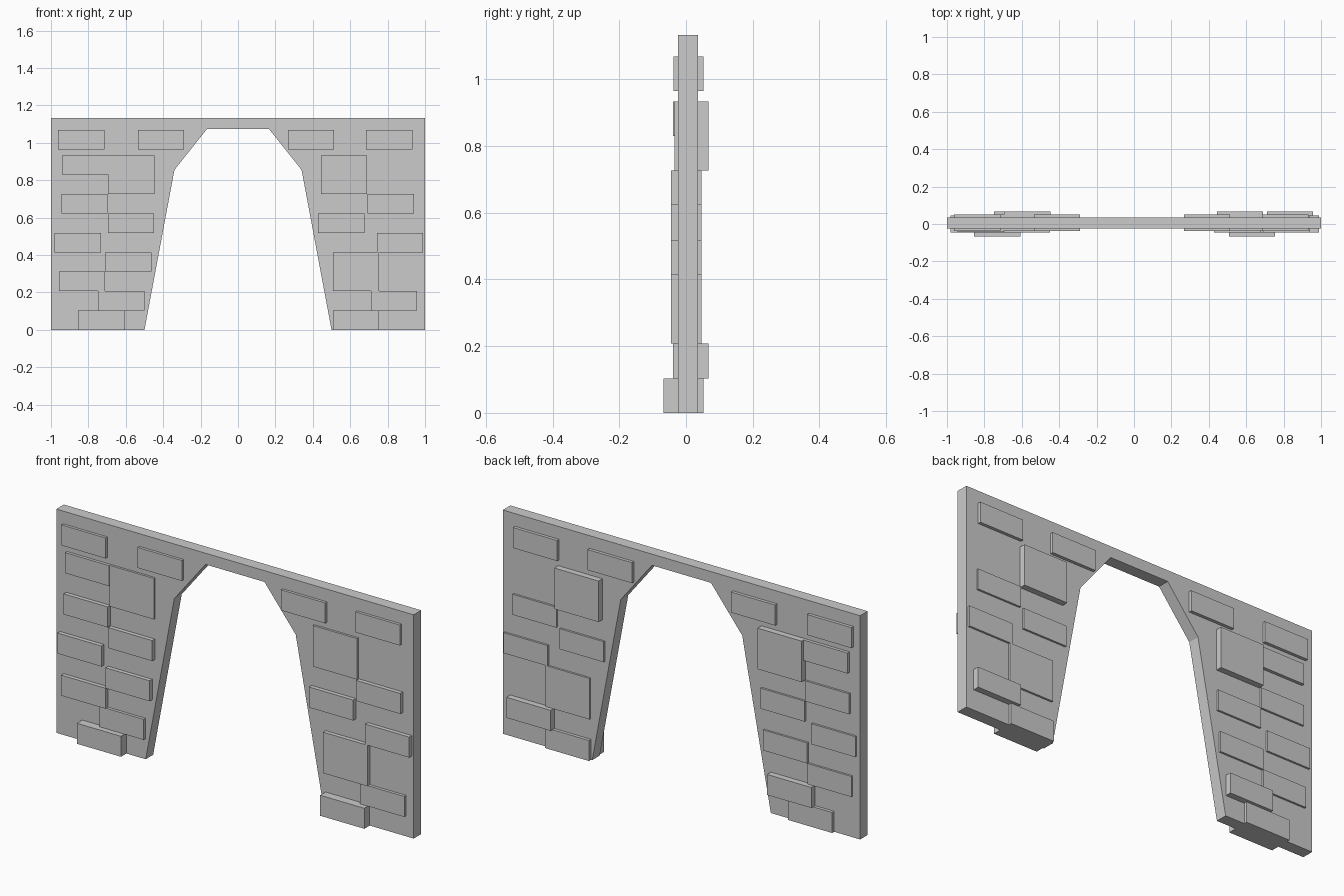
import bpy, bmesh

if "Cube" in bpy.data.objects:
    bpy.data.objects.remove(bpy.data.objects["Cube"])

ROW = 0.1037    # brick course height
WIDTH = 0.247   # brick width


def mesh_object(name, bm):
    bmesh.ops.recalc_face_normals(bm, faces=bm.faces)
    mesh = bpy.data.meshes.new(name)
    bm.to_mesh(mesh)
    bm.free()
    obj = bpy.data.objects.new(name, mesh)
    bpy.context.collection.objects.link(obj)
    return obj


def extrude_profile(name, points, y0, y1):
    """Extrude an x-z outline from y0 to y1."""
    bm = bmesh.new()
    face = bm.faces.new([bm.verts.new((x, y0, z)) for x, z in points])
    result = bmesh.ops.extrude_face_region(bm, geom=[face], use_keep_orig=True)
    moved = [v for v in result["geom"] if isinstance(v, bmesh.types.BMVert)]
    bmesh.ops.translate(bm, verts=moved, vec=(0, y1 - y0, 0))
    return mesh_object(name, bm)


def brick(name, x, z, y0, y1, courses=1):
    """Brick passing through the wall, standing proud on both faces."""
    top = z + ROW * courses
    extrude_profile(name, [(x, z), (x + WIDTH, z), (x + WIDTH, top), (x, top)], y0, y1)


# Wall slab with the tapered archway
half = [(0.5, 0), (1, 0), (1, 1.132)]
arch = [(0.165, 1.075), (0.34, 0.855)]
outline = half + [(-x, z) for x, z in reversed(half)]
outline += [(-x, z) for x, z in reversed(arch)] + arch
extrude_profile("arch_wall", outline, -0.024, 0.036)

# Bricks: left edge x, course number, front y, back y, courses tall
left_bricks = [
    (-0.855, 0, -0.067, 0.052, 1),
    (-0.748, 1, -0.039, 0.067, 1),
    (-0.958, 2, -0.045, 0.046, 1),
    (-0.710, 3, -0.045, 0.046, 1),
    (-0.980, 4, -0.045, 0.046, 1),
    (-0.696, 5, -0.045, 0.046, 1),
    (-0.945, 6, -0.045, 0.046, 1),
    (-0.694, 7, -0.035, 0.067, 2),
    (-0.941, 8, -0.039, 0.052, 1),
]
right_bricks = [
    (0.507, 0, -0.067, 0.052, 1),
    (0.711, 1, -0.039, 0.067, 1),
    (0.508, 2, -0.045, 0.046, 2),
    (0.743, 4, -0.045, 0.046, 1),
    (0.429, 5, -0.045, 0.046, 1),
    (0.693, 6, -0.045, 0.046, 1),
    (0.443, 7, -0.035, 0.067, 2),
]
for side, bricks in (("left", left_bricks), ("right", right_bricks)):
    for x, course, y0, y1, tall in bricks:
        brick(f"{side}_brick_{course}", x, course * ROW, y0, y1, tall)

# Top course bricks
for i, x in enumerate((-0.962, -0.535, 0.267, 0.685)):
    brick(f"top_brick_{i + 1}", x, 0.964, -0.038, 0.052)
